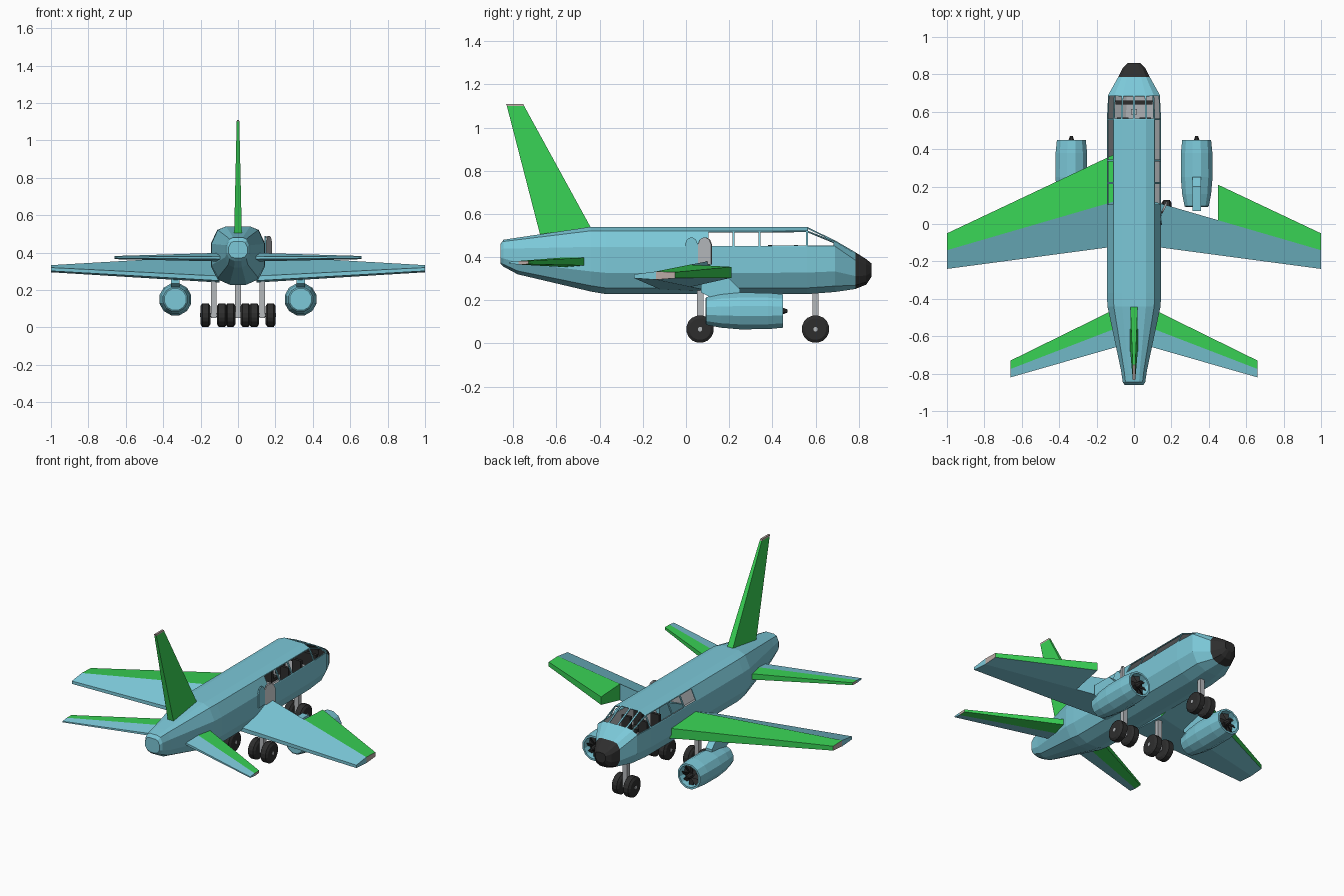
import bpy, bmesh, math
from mathutils import Vector

cube = bpy.data.objects.get("Cube")
if cube:
    bpy.data.objects.remove(cube, do_unlink=True)


def material(name, rgb):
    m = bpy.data.materials.new(name)
    m.use_nodes = True
    m.diffuse_color = (*rgb, 1)
    m.node_tree.nodes["Principled BSDF"].inputs["Base Color"].default_value = (*rgb, 1)
    return m


BLUE = material("sky blue", (0.2, 0.58, 0.69))
GREEN = material("bright green", (0.04, 0.64, 0.09))
GRAY = material("light gray", (0.46, 0.48, 0.5))
BLACK = material("soft black", (0.027, 0.027, 0.027))
TIP = material("warm gray", (0.5, 0.41, 0.38))


def finish(name, bm, mats):
    mesh = bpy.data.meshes.new(name)
    bm.to_mesh(mesh)
    bm.free()
    for m in mats:
        mesh.materials.append(m)
    obj = bpy.data.objects.new(name, mesh)
    bpy.context.collection.objects.link(obj)
    return obj


def loft_mesh(rings, sides=None, caps=(0, 0)):
    """Bridge closed rings; returns the bmesh and its faces by (segment, side)."""
    bm = bmesh.new()
    rows = [[bm.verts.new(p) for p in r] for r in rings]
    n = len(rows[0])
    grid = {}
    for i in range(len(rows) - 1):
        for j in range(n):
            k = (j + 1) % n
            f = bm.faces.new((rows[i][j], rows[i][k], rows[i + 1][k], rows[i + 1][j]))
            f.material_index = sides[j] if sides else 0
            grid[i, j] = f
    for row, c in zip((rows[0], rows[-1]), caps):
        bm.faces.new(row).material_index = c
    bmesh.ops.recalc_face_normals(bm, faces=bm.faces)
    return bm, grid


def loft(name, rings, mats, sides=None, caps=(0, 0)):
    return finish(name, loft_mesh(rings, sides, caps)[0], mats)


def revolve(name, profile, n, axis, centre, mat):
    """Spin (along, radius) pairs about the x or y axis."""
    rings = []
    for along, r in profile:
        ring = []
        for k in range(n):
            a = math.tau * (k + 0.5) / n
            c, s = r * math.cos(a), r * math.sin(a)
            ring.append(Vector((along, c, s) if axis == "x" else (c, along, s)) + Vector(centre))
        rings.append(ring)
    return loft(name, rings, [mat])


def box(name, lo, hi, mat):
    rings = [[(lo[0], lo[1], z), (hi[0], lo[1], z), (hi[0], hi[1], z), (lo[0], hi[1], z)]
             for z in (lo[2], hi[2])]
    return loft(name, rings, [mat])


# Fuselage: y, half width, bottom, shoulder and top heights
STATIONS = [(-0.86, 0.05, 0.37, 0.43, 0.46), (-0.845, 0.06, 0.355, 0.44, 0.48),
            (-0.78, 0.07, 0.32, 0.44, 0.49), (-0.44, 0.142, 0.24, 0.447, 0.54),
            (-0.37, 0.145, 0.228, 0.447, 0.54), (0.1, 0.145, 0.228, 0.447, 0.54),
            (0.22, 0.145, 0.228, 0.447, 0.54), (0.34, 0.145, 0.228, 0.447, 0.54),
            (0.56, 0.145, 0.228, 0.45, 0.54), (0.69, 0.138, 0.238, 0.45, 0.477),
            (0.785, 0.085, 0.252, 0.385, 0.422), (0.835, 0.06, 0.272, 0.365, 0.39),
            (0.86, 0.035, 0.31, 0.355, 0.37)]


def section(y, w, zb, zs, zt):
    h = zs - zb
    half = [(0.45 * w, zt), (0.76 * w, zt - 0.2 * (zt - zs)), (w, zs),
            (w, zb + 0.45 * h), (0.75 * w, zb + 0.13 * h), (0.3 * w, zb)]
    return ([(0, y, zt)] + [(x, y, z) for x, z in half]
            + [(-x, y, z) for x, z in reversed(half)])


bm, grid = loft_mesh([section(*s) for s in STATIONS], caps=(0, 2))
for (i, j), f in grid.items():
    if STATIONS[i][0] > 0.75:
        f.material_index = 2
# Window openings: upper side strips of the cabin and the windscreen strips
panes = [grid[i, j] for i in (5, 6, 7) for j in (2, 10)]
panes += [grid[8, j] for j in (0, 1, 2, 10, 11, 12)]
bmesh.ops.inset_individual(bm, faces=panes, thickness=0.007)
bmesh.ops.delete(bm, geom=panes, context="FACES")
fuselage = finish("fuselage", bm, [BLUE, GRAY, BLACK])
shell = fuselage.modifiers.new("gray lining", "SOLIDIFY")
shell.thickness = 0.006
shell.offset = -1
shell.material_offset = 1

# Cabin seats and instrument panel
for side in (-1, 1):
    for y in (0.38, 0.5):
        x = side * 0.06
        box("seat_back", (x - 0.03, y, 0.33), (x + 0.03, y + 0.018, 0.455), BLACK)
        box("seat_base", (x - 0.03, y, 0.33), (x + 0.03, y + 0.07, 0.35), BLACK)
box("instrument_panel", (-0.1, 0.64, 0.36), (0.1, 0.66, 0.44), BLACK)


# Wings: each station gives x, then (y, top, bottom) at nose, spar and trailing edge
def blend(a, b, x):
    t = (x - a[0]) / (b[0] - a[0])
    return (x,) + tuple(tuple(p + (q - p) * t for p, q in zip(u, v))
                        for u, v in zip(a[1:], b[1:]))


def panel(name, stations, side, front, rear, mats, sides, caps):
    rings = []
    for s in stations:
        (y0, t0, b0), (y1, t1, b1) = s[front], s[rear]
        x = side * s[0]
        rings.append([(x, y1, t1), (x, y0, t0), (x, y0, b0), (x, y1, b1)])
    loft(name, rings, mats, sides, caps)


WING_ROOT = (0.1, (0.375, 0.37, 0.305), (0.122, 0.385, 0.24), (-0.12, 0.275, 0.25))
WING_TIP = (1.0, (-0.05, 0.33, 0.302), (-0.14, 0.333, 0.295), (-0.24, 0.32, 0.302))
TAIL_ROOT = (0.05, (-0.43, 0.4, 0.36), (-0.54, 0.4, 0.352), (-0.645, 0.38, 0.365))
TAIL_TIP = (0.66, (-0.73, 0.382, 0.367), (-0.775, 0.382, 0.365), (-0.82, 0.377, 0.37))
PAINT = [BLUE, GREEN, TIP]

for side, word in ((1, "left"), (-1, "right")):
    # The left inner leading edge is absent, leaving the spar bare
    start = blend(WING_ROOT, WING_TIP, 0.45) if side > 0 else WING_ROOT
    panel(word + "_wing_leading_edge", [start, WING_TIP], side, 1, 2,
          PAINT, (1, 1, 0, 0), (1, 2))
    panel(word + "_wing_main", [WING_ROOT, WING_TIP], side, 2, 3,
          PAINT, (0, 0, 0, 0), (0, 0))
    panel(word + "_stabilizer_leading_edge", [TAIL_ROOT, TAIL_TIP], side, 1, 2,
          PAINT, (1, 1, 1, 0), (0, 2))
    panel(word + "_stabilizer_main", [TAIL_ROOT, TAIL_TIP], side, 2, 3,
          PAINT, (0, 0, 0, 0), (0, 0))

# Fin
fin = []
for z, nose, tail, w in ((0.48, -0.41, -0.67, 0.021), (1.1, -0.75, -0.83, 0.007),
                         (1.11, -0.755, -0.835, 0.006)):
    fin.append([(-w, tail, z), (w, tail, z), (w, nose, z), (-w, nose, z)])
loft("fin", fin[:2], [GREEN])
loft("fin_cap", fin[1:], [TIP])

# Engines with hollow intakes, fans and pylons
NACELLE = [(0.09, 0.06), (0.095, 0.067), (0.16, 0.08), (0.25, 0.088), (0.38, 0.087),
           (0.45, 0.08), (0.45, 0.068), (0.4, 0.064)]
for side, word in ((1, "left"), (-1, "right")):
    x, z = side * 0.335, 0.15
    revolve(word + "_engine", NACELLE, 12, "y", (x, 0, z), BLUE)
    revolve(word + "_fan_disc", [(0.4, 0.062), (0.406, 0.062)], 12, "y", (x, 0, z), BLACK)
    revolve(word + "_spinner", [(0.4, 0.02), (0.45, 0.016), (0.47, 0.008)], 8, "y",
            (x, 0, z), BLACK)
    for k in range(8):
        a = math.tau * k / 8
        out = Vector((math.cos(a), 0, math.sin(a)))
        across = Vector((-out.z, 0.6, out.x)) * 0.012
        c = Vector((x, 0.422, z))
        thick = Vector((0, 0.004, 0))
        loft("fan_blade", [[c + out * r - across, c + out * r + across,
                            c + out * r + across + thick, c + out * r - across + thick]
                           for r in (0.012, 0.061)], [BLACK])
    pylon = [(0.25, 0.2), (0.25, 0.25), (0.2, 0.3), (0.07, 0.3), (0.07, 0.235), (0.14, 0.2)]
    loft(word + "_pylon", [[(x + d, y, h) for y, h in pylon] for d in (-0.022, 0.022)], [BLUE])

# Landing gear: paired wheels on a strut
TYRE = [(-0.026, 0.03), (-0.026, 0.05), (-0.017, 0.064), (0.017, 0.064),
        (0.026, 0.05), (0.026, 0.03)]
for word, x, y, gap in (("nose", 0, 0.6, 0.04), ("left_main", 0.13, 0.065, 0.044),
                        ("right_main", -0.13, 0.065, 0.044)):
    box(word + "_strut", (x - 0.015, y - 0.015, 0.05), (x + 0.015, y + 0.015, 0.28), GRAY)
    revolve(word + "_axle", [(-gap - 0.028, 0.011), (gap + 0.028, 0.011)], 8, "x",
            (x, y, 0.066), GRAY)
    for s in (-1, 1):
        revolve(word + "_wheel", TYRE, 16, "x", (x + s * gap, y, 0.066), BLACK)

# Cabin doorway and its open door, both with arched tops
ARCH = [(0, 0), (1, 0), (1, 0.75), (0.85, 0.93), (0.6, 1), (0.4, 1), (0.15, 0.93), (0, 0.75)]


def arch(name, hinge, edge, lean, depth, mat):
    a, b = Vector((*hinge, 0.365)), Vector((*edge, 0.365))
    off = (b - a).cross(Vector((0, 0, 1))).normalized() * depth
    ring = [a.lerp(b, u) + Vector((lean * v, 0, 0.125 * v)) for u, v in ARCH]
    loft(name, [ring, [p + off for p in ring]], [mat])


arch("doorway", (0.142, -0.005), (0.142, 0.055), 0, 0.008, BLUE)
arch("open_door", (0.143, 0.06), (0.172, 0.12), 0, 0.01, GRAY)
